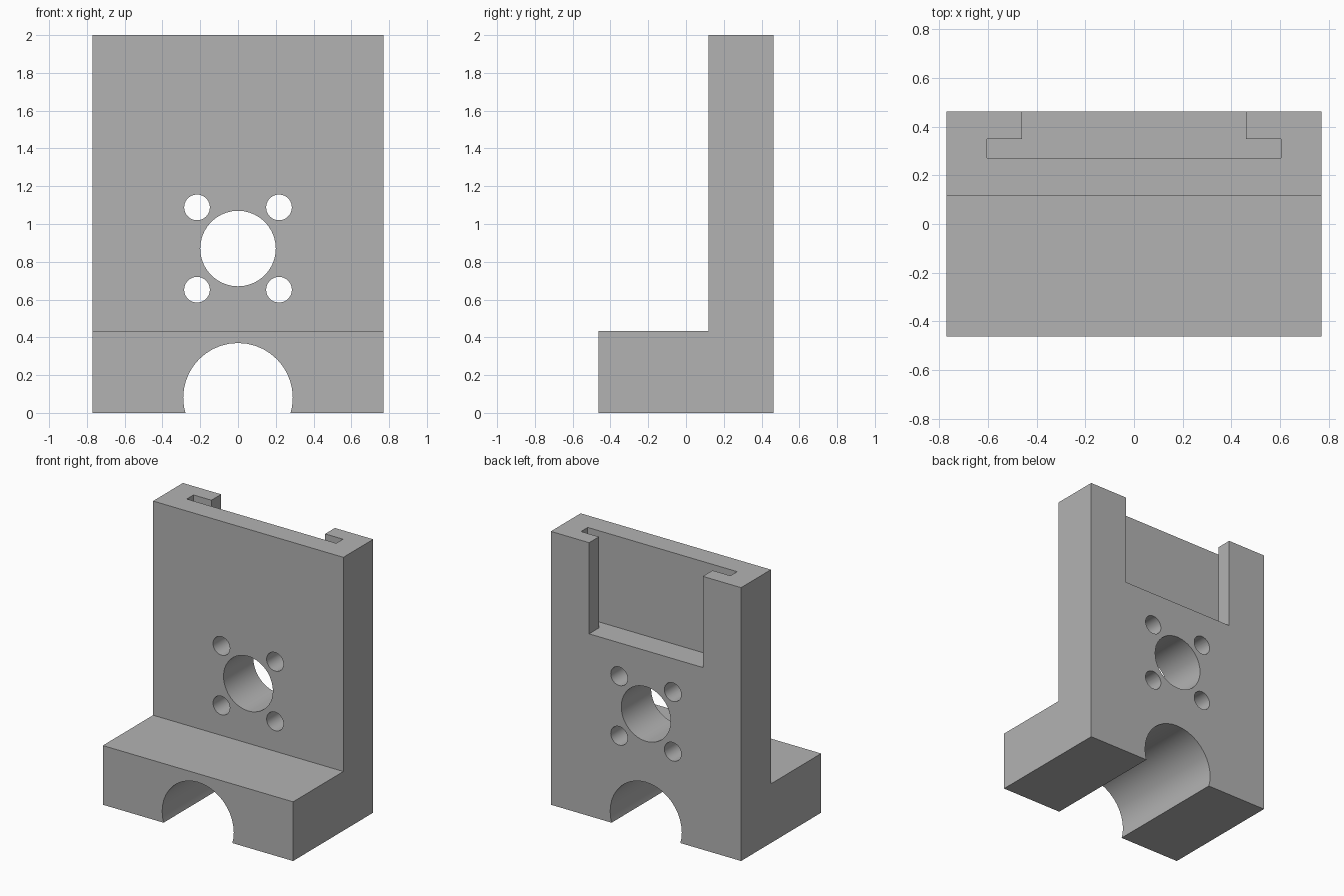
import bpy
import bmesh
import math
from mathutils import Vector

if "Cube" in bpy.data.objects:
    bpy.data.objects.remove(bpy.data.objects["Cube"])

grey = bpy.data.materials.new("plain grey")
grey.use_nodes = True
colour = (0.45, 0.45, 0.45, 1)
grey.diffuse_color = colour
grey.node_tree.nodes["Principled BSDF"].inputs["Base Color"].default_value = colour


def prism(name, points, sweep):
    """Extrude a closed 3D outline along the sweep vector."""
    bm = bmesh.new()
    face = bm.faces.new([bm.verts.new(p) for p in points])
    result = bmesh.ops.extrude_face_region(bm, geom=[face])
    moved = [v for v in result["geom"] if isinstance(v, bmesh.types.BMVert)]
    bmesh.ops.translate(bm, vec=Vector(sweep), verts=moved)
    bmesh.ops.recalc_face_normals(bm, faces=bm.faces)
    mesh = bpy.data.meshes.new(name)
    bm.to_mesh(mesh)
    bm.free()
    mesh.materials.append(grey)
    obj = bpy.data.objects.new(name, mesh)
    bpy.context.collection.objects.link(obj)
    return obj


def bore(name, x, z, radius, segments=40):
    """Round cutter running front to back."""
    angles = [math.tau * i / segments for i in range(segments)]
    ring = [(x + radius * math.cos(a), -1, z + radius * math.sin(a)) for a in angles]
    return prism(name, ring, (0, 2, 0))


# L-shaped body: low foot and tall plate
W, D, PLATE, FOOT, TOP = 0.77, 0.463, 0.118, 0.433, 2
side = [(-D, 0), (D, 0), (D, TOP), (PLATE, TOP), (PLATE, FOOT), (-D, FOOT)]
body = prism("mounting_bracket", [(-W, y, z) for y, z in side], (2 * W, 0, 0))

# T-slot in the back of the plate, open at the top
half = [(0.605, 0.272), (0.605, 0.35), (0.46, 0.35), (0.46, 0.6)]
outline = half + [(-x, y) for x, y in reversed(half)]
cutters = [prism("slot_cutter", [(x, y, 1.333) for x, y in outline], (0, 0, 1))]

# Shaft hole, four screw holes and the channel under the foot
cutters.append(bore("shaft_cutter", 0, 0.87, 0.2))
cutters.append(bore("channel_cutter", 0, 0.08, 0.29))
for sx in (-1, 1):
    for sz in (-1, 1):
        cutters.append(bore("screw_cutter", sx * 0.217, 0.87 + sz * 0.218, 0.068))

bpy.ops.object.select_all(action="DESELECT")
bpy.context.view_layer.objects.active = body
body.select_set(True)
for cutter in cutters:
    cutter.hide_render = True
    cut = body.modifiers.new("cut", "BOOLEAN")
    cut.operation = "DIFFERENCE"
    cut.solver = "EXACT"
    cut.object = cutter
    bpy.ops.object.modifier_apply(modifier=cut.name)
    bpy.data.objects.remove(cutter)

bpy.ops.object.shade_smooth_by_angle(angle=math.radians(30))
